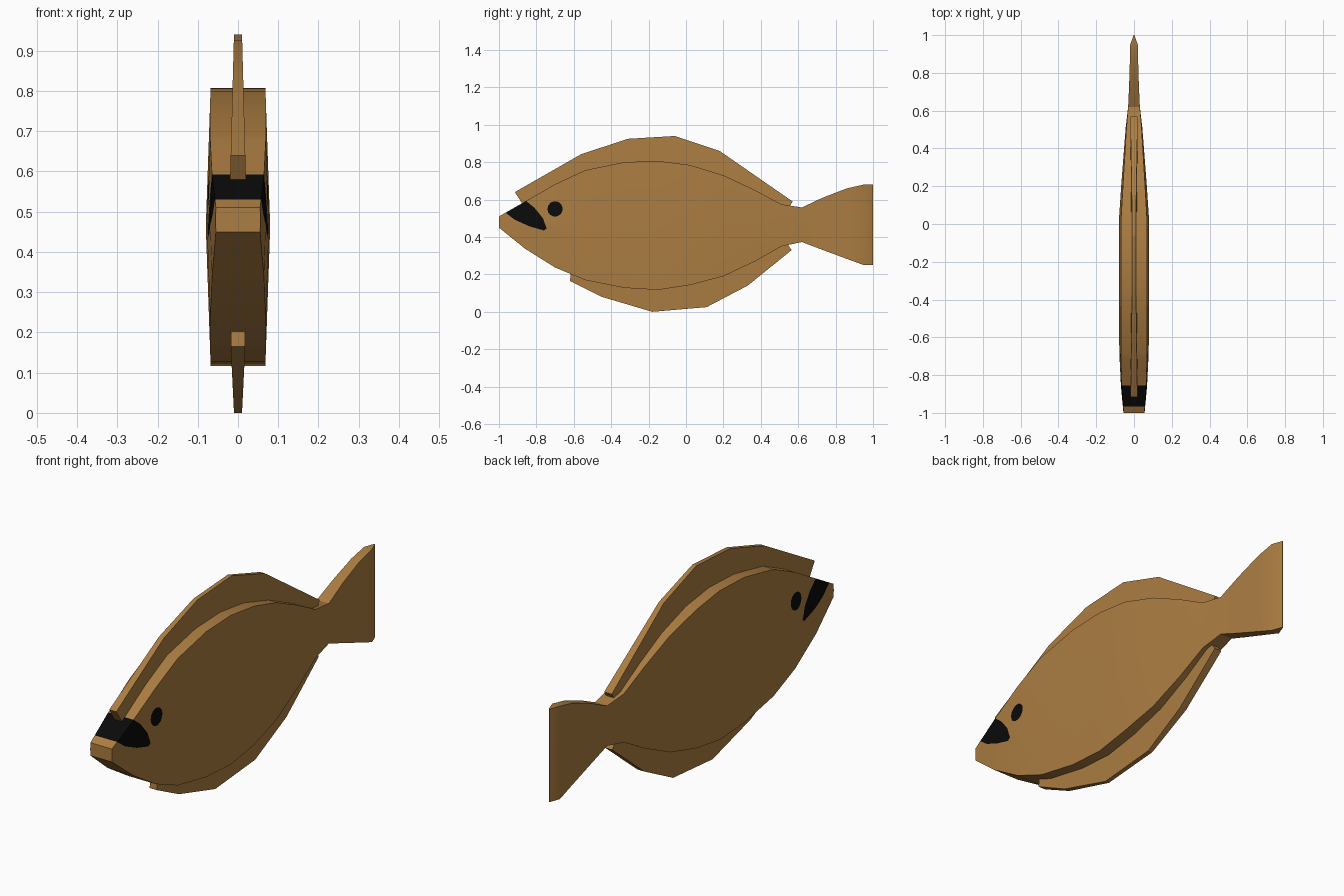
import bpy, bmesh, math
from mathutils import Vector

if "Cube" in bpy.data.objects:
    bpy.data.objects.remove(bpy.data.objects["Cube"])


def material(name, rgb):
    m = bpy.data.materials.new(name)
    m.diffuse_color = (*rgb, 1)
    m.use_nodes = True
    m.node_tree.nodes["Principled BSDF"].inputs["Base Color"].default_value = m.diffuse_color
    return m


BROWN = material("brown skin", (0.41, 0.205, 0.054))
BLACK = material("black marking", (0.003, 0.003, 0.003))


def loft(rings):
    """Skin a row of closed rings and cap both ends."""
    bm = bmesh.new()
    rows = [[bm.verts.new(p) for p in r] for r in rings]
    n = len(rows[0])
    for a, b in zip(rows, rows[1:]):
        for i in range(n):
            j = (i + 1) % n
            bm.faces.new((a[i], a[j], b[j], b[i]))
    bm.faces.new(rows[0])
    bm.faces.new(rows[-1])
    bmesh.ops.recalc_face_normals(bm, faces=bm.faces[:])
    return bm


def finish(bm, name, angle):
    me = bpy.data.meshes.new(name)
    bm.to_mesh(me)
    bm.free()
    me.materials.append(BROWN)
    me.materials.append(BLACK)
    ob = bpy.data.objects.new(name, me)
    bpy.context.collection.objects.link(ob)
    bpy.ops.object.select_all(action='DESELECT')
    ob.select_set(True)
    bpy.context.view_layer.objects.active = ob
    bpy.ops.object.shade_smooth_by_angle(angle=math.radians(angle))
    return ob


def paint(bm, poly):
    """Cut a convex side-view outline (y, z) into the surface and colour it black."""
    lo, hi = min(p[0] for p in poly), max(p[0] for p in poly)
    planes = []

    def active():
        out = []
        for f in bm.faces:
            ys = [v.co.y for v in f.verts]
            c = f.calc_center_median()
            if max(ys) > lo and min(ys) < hi and all((c - p).dot(n) < 0 for p, n in planes):
                out.append(f)
        return out

    for (y0, z0), (y1, z1) in zip(poly, poly[1:] + poly[:1]):
        faces = active()
        co, no = Vector((0, y0, z0)), Vector((0, z1 - z0, y0 - y1)).normalized()
        geom = faces + list({e for f in faces for e in f.edges}) + list({v for f in faces for v in f.verts})
        bmesh.ops.bisect_plane(bm, geom=geom, dist=1e-5, plane_co=co, plane_no=no)
        planes.append((co, no))
    for f in active():
        f.material_index = 1


# Body and tail: y, bottom z, top z, half width
sections = [
    (-1.0, .45, .51, .056), (-.86, .337, .59, .069), (-.70, .237, .682, .077),
    (-.54, .17, .757, .080), (-.33, .128, .80, .080), (-.15, .117, .807, .080),
    (.02, .143, .785, .080), (.20, .19, .73, .068), (.37, .27, .65, .055),
    (.51, .35, .575, .044), (.62, .373, .558, .031), (.73, .331, .61, .026),
    (.86, .283, .66, .022), (.95, .25, .68, .020), (1.0, .25, .68, .002)]
rings = []
for y, b, t, w in sections:
    e = w - .012 * (t - b) / .69 if y < .6 else w
    m = (b + t) / 2
    rings.append([(-e, y, b), (e, y, b), (w, y, m), (e, y, t), (-e, y, t), (-w, y, m)])
body = loft(rings)

# Mouth patch and eyes
paint(body, [(-.965, .53), (-.915, .492), (-.837, .457), (-.76, .435), (-.745, .445),
             (-.765, .50), (-.81, .556), (-.865, .60), (-.95, .60)])
paint(body, [(-.70 + .041 * math.cos(i * math.tau / 14), .55 + .041 * math.sin(i * math.tau / 14))
             for i in range(14)])
finish(body, "fish_body", 30)


# Fins: pairs of (y, z) on the root and on the rim, thinner away from the body
def fin(name, pairs, width):
    rings = []
    for (yr, zr), (yo, zo) in pairs:
        r, o = width(zr), width(zo)
        rings.append([(-r, yr, zr), (r, yr, zr), (o, yo, zo), (-o, yo, zo)])
    finish(loft(rings), name, 20)


fin("dorsal_fin",
    [((-.87, .57), (-.915, .64)), ((-.54, .74), (-.56, .843)), ((-.31, .785), (-.31, .925)),
     ((-.06, .78), (-.06, .94)), ((.19, .715), (.18, .86)), ((.545, .55), (.57, .59))],
    lambda z: min(.02, .01 + .027 * (.94 - z)))
fin("belly_fin",
    [((-.615, .22), (-.62, .165)), ((-.45, .165), (-.45, .08)), ((-.18, .135), (-.18, .003)),
     ((.11, .185), (.11, .025)), ((.32, .265), (.33, .14)), ((.53, .38), (.565, .33))],
    lambda z: min(.018, .01 + .05 * max(z - .003, 0)))
bpy.data.objects["belly_fin"].data.vertices[10].co.z = 0
bpy.data.objects["belly_fin"].data.vertices[11].co.z = 0
